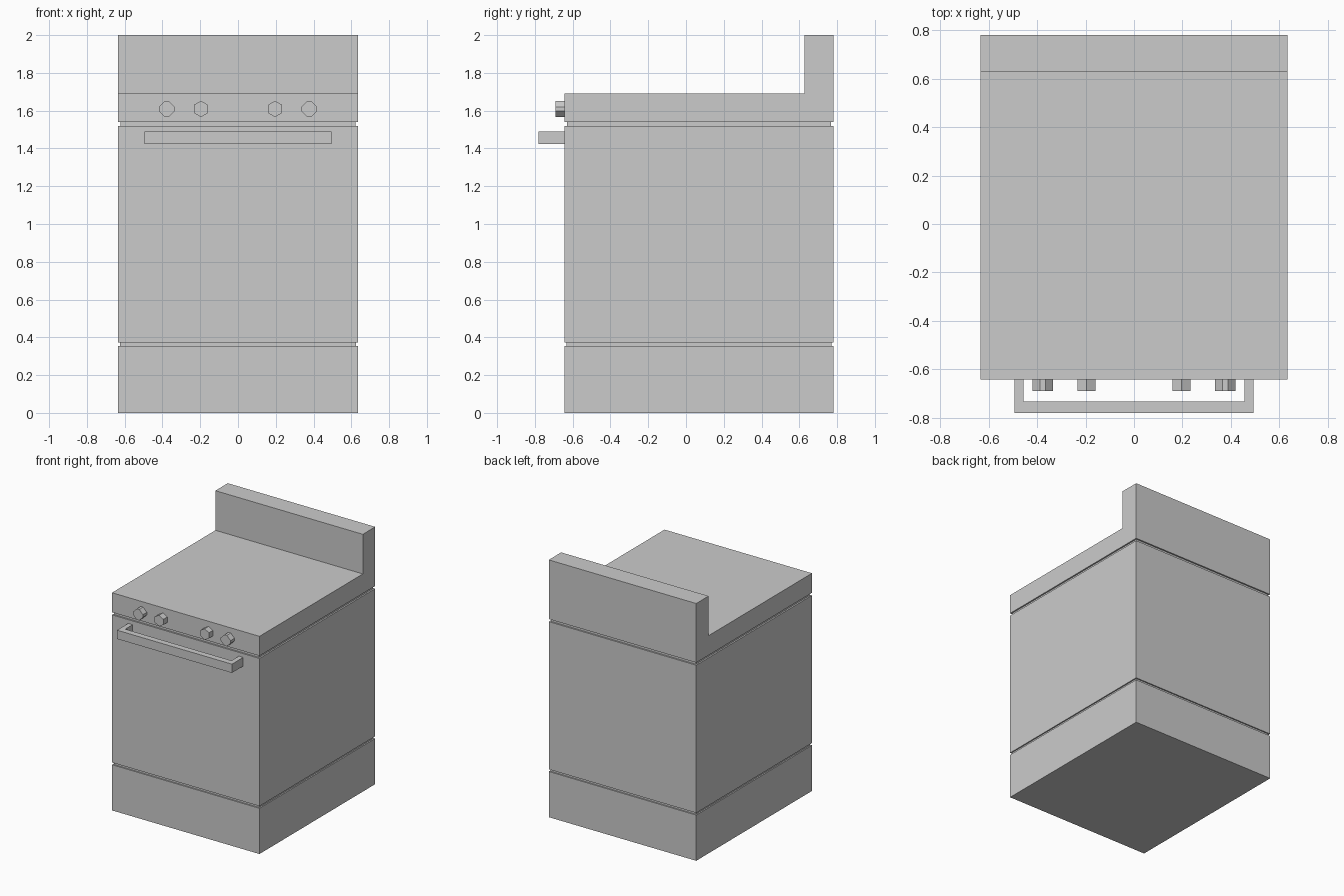
import bpy, bmesh, math

if "Cube" in bpy.data.objects:
    bpy.data.objects.remove(bpy.data.objects["Cube"])

HALF_W, FRONT, BACK = 0.634, -0.642, 0.78


def finish(name, bm):
    bmesh.ops.recalc_face_normals(bm, faces=bm.faces[:])
    mesh = bpy.data.meshes.new(name)
    bm.to_mesh(mesh)
    bm.free()
    obj = bpy.data.objects.new(name, mesh)
    bpy.context.collection.objects.link(obj)
    return obj


def loft(name, rings):
    """Skin a list of matching closed rings and cap both ends."""
    bm = bmesh.new()
    loops = [[bm.verts.new(p) for p in ring] for ring in rings]
    for a, b in zip(loops, loops[1:]):
        for i in range(len(a)):
            j = (i + 1) % len(a)
            bm.faces.new((a[i], a[j], b[j], b[i]))
    bm.faces.new(loops[0])
    bm.faces.new(loops[-1])
    return finish(name, bm)


def body_ring(z, inset):
    x, f, b = HALF_W - inset, FRONT + inset, BACK - inset
    return [(-x, f, z), (x, f, z), (x, b, z), (-x, b, z)]


# Cabinet: drawer section, shadow groove, oven section, recessed neck under the hob
levels = [(0, 0), (0.355, 0), (0.355, 0.01), (0.372, 0.01), (0.372, 0),
          (1.52, 0), (1.52, 0.012), (1.54, 0.012)]
loft("oven_cabinet", [body_ring(z, inset) for z, inset in levels])

# Hob with control panel and raised splashback, one side profile across the width
side = [(FRONT, 1.54), (BACK, 1.54), (BACK, 2.0), (0.628, 2.0),
        (0.628, 1.692), (FRONT, 1.692)]
loft("hob_and_splashback", [[(x, y, z) for y, z in side] for x in (-HALF_W, HALF_W)])

# Door handle: flat U-shaped bar seen from above
plan = [(-0.494, FRONT), (-0.494, -0.78), (0.494, -0.78), (0.494, FRONT),
        (0.457, FRONT), (0.457, -0.733), (-0.457, -0.733), (-0.457, FRONT)]
loft("door_handle", [[(x, y, z) for x, y in plan] for z in (1.423, 1.491)])

# Control knobs: clipped-corner outer pair, six-sided inner pair
a, b = 0.0105, 0.0425
outer = [(b, -a), (b, a), (a, b), (-a, b), (-b, a), (-b, -a), (-a, -b), (a, -b)]
inner = [(0.043 * math.cos(math.radians(30 + 60 * k)),
          0.043 * math.sin(math.radians(30 + 60 * k))) for k in range(6)]
for label, cx, shape in (("outer", 0.377, outer), ("inner", 0.196, inner)):
    for hand, s in (("left", -1), ("right", 1)):
        loft(f"{label}_knob_{hand}",
             [[(s * cx + x, y, 1.609 + z) for x, z in shape] for y in (FRONT, -0.69)])
